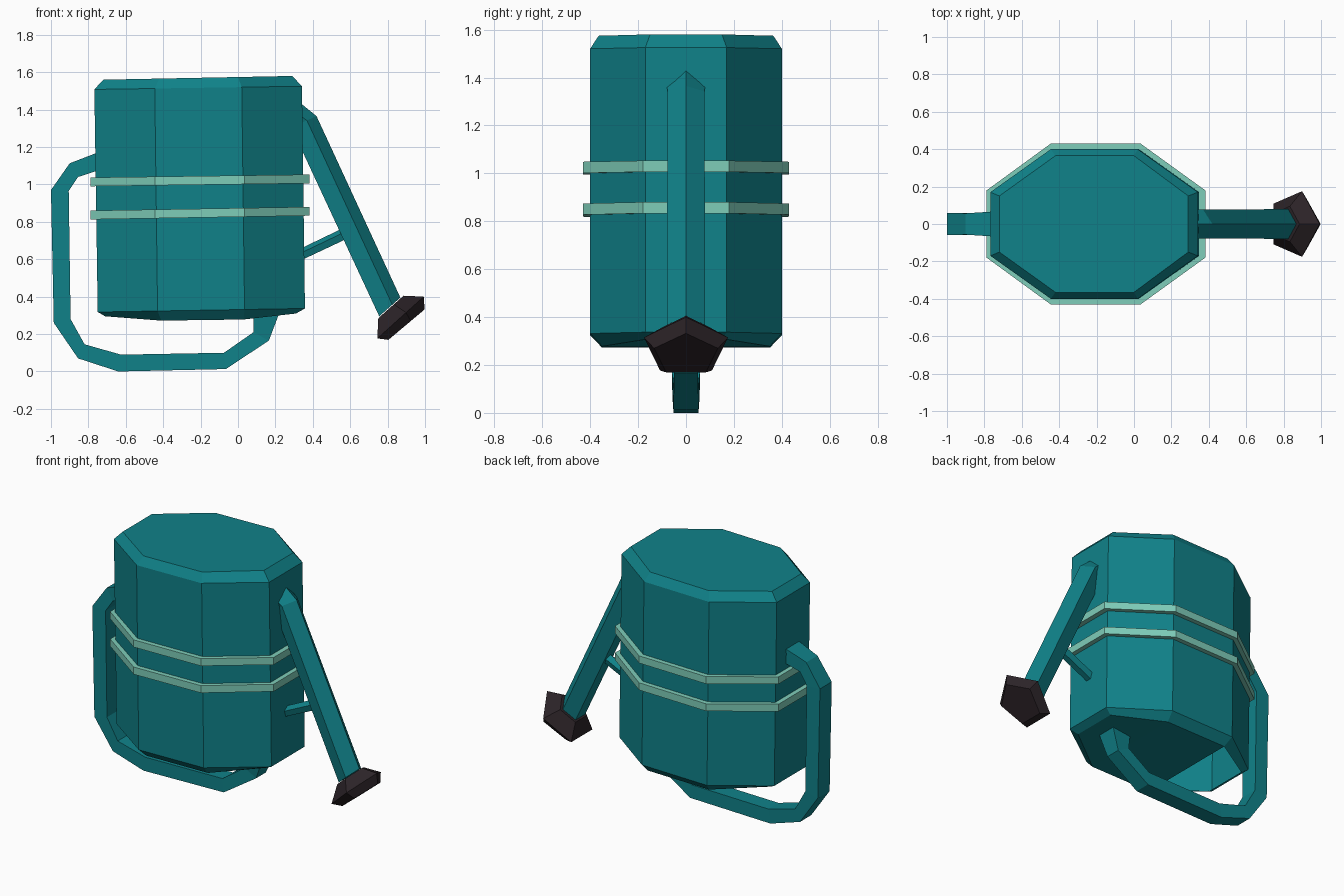
import bpy, bmesh, math

if "Cube" in bpy.data.objects:
    bpy.data.objects.remove(bpy.data.objects["Cube"])


def material(name, rgb):
    m = bpy.data.materials.new(name)
    m.diffuse_color = (*rgb, 1)
    m.use_nodes = True
    m.node_tree.nodes["Principled BSDF"].inputs["Base Color"].default_value = m.diffuse_color
    return m


TEAL = material("teal", (0.005, 0.222, 0.25))
MINT = material("mint", (0.21, 0.61, 0.485))
DARK = material("dark plum", (0.025, 0.017, 0.021))


def loft(name, rings, mat, start_faces=None, end_faces=None):
    """Join rings of points; cap each end with the given index loops (None = one n-gon)."""
    bm = bmesh.new()
    loops = [[bm.verts.new(p) for p in ring] for ring in rings]
    n = len(loops[0])
    for a, b in zip(loops, loops[1:]):
        for i in range(n):
            j = (i + 1) % n
            bm.faces.new((a[i], a[j], b[j], b[i]))
    whole = [range(n)]
    for f in (whole if start_faces is None else start_faces):
        bm.faces.new([loops[0][i] for i in reversed(f)])
    for f in (whole if end_faces is None else end_faces):
        bm.faces.new([loops[-1][i] for i in f])
    bmesh.ops.recalc_face_normals(bm, faces=bm.faces)
    me = bpy.data.meshes.new(name)
    bm.to_mesh(me)
    bm.free()
    me.materials.append(mat)
    ob = bpy.data.objects.new(name, me)
    bpy.context.collection.objects.link(ob)
    return ob


def octagon(xs, yw, ys, zs):
    """Stretched octagon: four x stations with a height at each."""
    x0, x1, x2, x3 = xs
    z0, z1, z2, z3 = zs
    return [(x3, -ys, z3), (x3, ys, z3), (x2, yw, z2), (x1, yw, z1),
            (x0, ys, z0), (x0, -ys, z0), (x1, -yw, z1), (x2, -yw, z2)]


def slope(xs, z_left, z_right):
    return [z_left + (z_right - z_left) * (x - xs[0]) / (xs[3] - xs[0]) for x in xs]


def pentagon(apex, base):
    """Regular pentagon whose apex and base middle are given in the xz plane."""
    dx, dz = base[0] - apex[0], base[1] - apex[1]
    r = math.hypot(dx, dz) / 1.809
    pts = []
    for i in range(5):
        a = math.tau * i / 5
        t = (1 - math.cos(a)) / 1.809
        pts.append((apex[0] + dx * t, r * math.sin(a), apex[1] + dz * t))
    return pts


# Body: slightly leaning octagonal can, underside open at the handle end
low = (-0.75, -0.43, 0.035, 0.358)
high = (-0.768, -0.445, 0.02, 0.342)
rim = (-0.72, -0.42, 0.0, 0.29)
loft("can_body", [
    octagon((-0.71, -0.41, 0.03, 0.31), 0.35, 0.15, (0.295, 0.272, 0.278, 0.31)),
    octagon(low, 0.40, 0.17, slope(low, 0.318, 0.337)),
    octagon(high, 0.40, 0.17, slope(high, 1.508, 1.525)),
    octagon(rim, 0.365, 0.15, slope(rim, 1.56, 1.58)),
], TEAL, start_faces=[(2, 3, 6, 7), (0, 1, 2, 7)])

# Two raised bands
band = (-0.788, -0.445, 0.035, 0.381)
for name, zl, zr in (("upper_band", 0.99, 1.006), ("lower_band", 0.813, 0.833)):
    loft(name, [octagon(band, 0.43, 0.18, slope(band, zl + h, zr + h))
                for h in (0, 0.047)], MINT)

# Handle: rectangular bar, outer and inner points with half width
path = [((-0.70, 1.19), (-0.70, 1.09), 0.07),
        ((-0.90, 1.113), (-0.855, 1.04), 0.057),
        ((-1.0, 0.97), (-0.905, 0.965), 0.06),
        ((-0.985, 0.26), (-0.895, 0.28), 0.06),
        ((-0.855, 0.07), (-0.82, 0.145), 0.057),
        ((-0.64, 0.0), (-0.625, 0.09), 0.052),
        ((-0.065, 0.013), (-0.075, 0.10), 0.052),
        ((0.165, 0.165), (0.083, 0.21), 0.05),
        ((0.22, 0.31), (0.083, 0.31), 0.065)]
loft("handle", [[(o[0], -w, o[1]), (o[0], w, o[1]), (i[0], w, i[1]), (i[0], -w, i[1])]
                for o, i, w in path], TEAL)

# Spout: bent five-sided tube
loft("spout", [pentagon((0.30, 1.463), (0.22, 1.33)),
               pentagon((0.42, 1.365), (0.285, 1.305)),
               pentagon((0.868, 0.395), (0.755, 0.295))], TEAL)

# Brace between body and spout
loft("spout_brace", [pentagon((0.33, 0.655), (0.345, 0.598)),
                     pentagon((0.60, 0.785), (0.615, 0.725))], TEAL)

# Sprinkler head: flared five-sided rose
loft("sprinkler_head", [pentagon((0.885, 0.405), (0.75, 0.285)),
                        pentagon((0.993, 0.40), (0.745, 0.177)),
                        pentagon((0.998, 0.332), (0.804, 0.169))], DARK)
